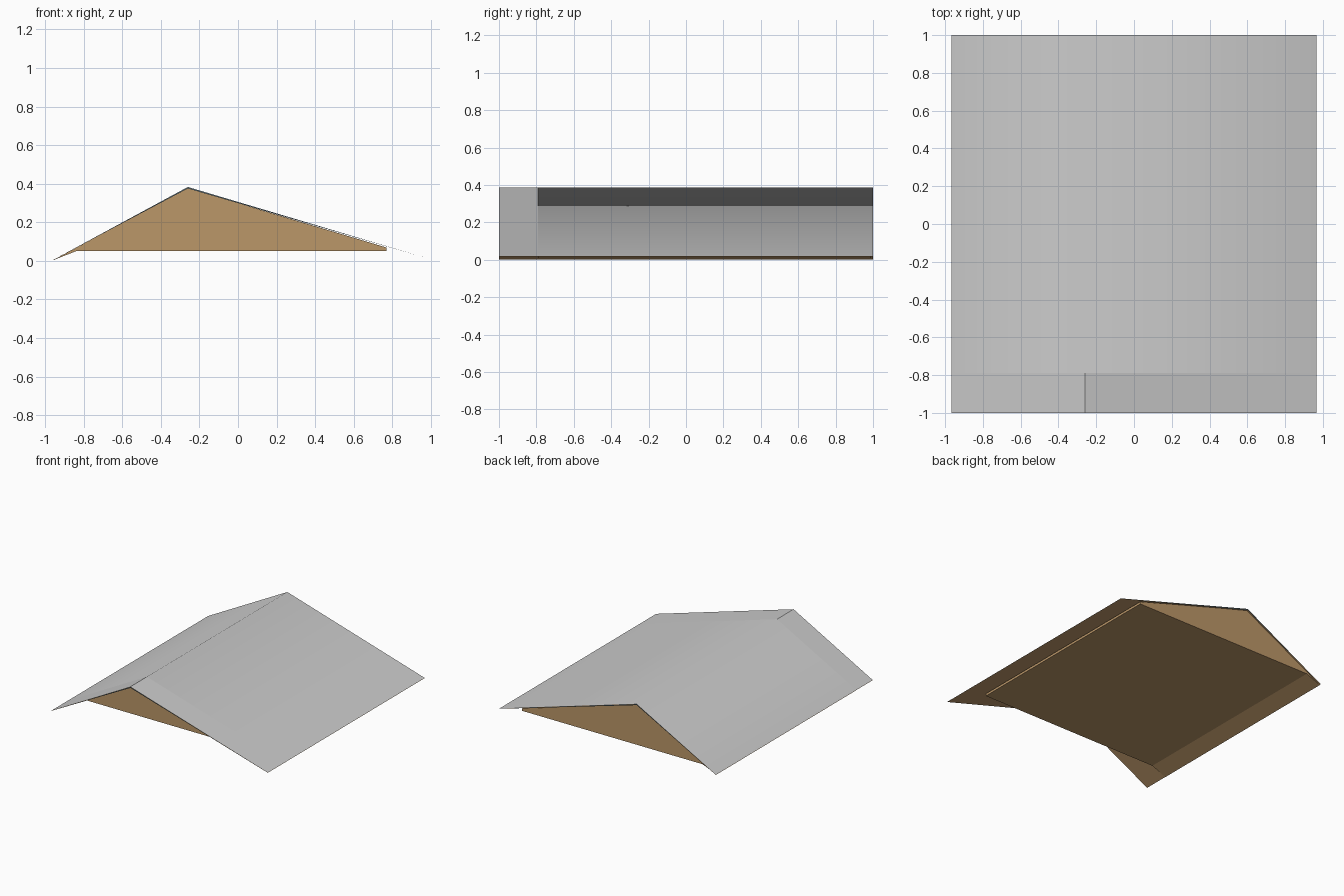
import bpy
import bmesh

if "Cube" in bpy.data.objects:
    bpy.data.objects.remove(bpy.data.objects["Cube"])


def material(name, rgb):
    m = bpy.data.materials.new(name)
    m.diffuse_color = (*rgb, 1)
    m.use_nodes = True
    m.node_tree.nodes["Principled BSDF"].inputs["Base Color"].default_value = m.diffuse_color
    return m


ROOF = material("light grey roofing", (0.60, 0.60, 0.60))
WOOD = material("brown wood", (0.50, 0.31, 0.14))
EDGE = material("slate edge", (0.16, 0.22, 0.25))

FRONT, GABLE, BACK = -1.0, -0.79, 1.0      # y stations
LEFT, RIDGE, RIGHT = (-0.966, 0.003), (-0.26, 0.385), (0.966, 0.02)


def finish(name, bm, mats):
    me = bpy.data.meshes.new(name)
    bm.to_mesh(me)
    bm.free()
    for m in mats:
        me.materials.append(m)
    ob = bpy.data.objects.new(name, me)
    bpy.context.collection.objects.link(ob)
    return ob


def prism(name, profile, y0, y1, mats):
    """Extrude an x/z profile along y; end faces take the last material."""
    bm = bmesh.new()
    face = bm.faces.new([bm.verts.new((x, y0, z)) for x, z in profile])
    new = bmesh.ops.extrude_face_region(bm, geom=[face])["geom"]
    bmesh.ops.translate(bm, vec=(0, y1 - y0, 0),
                        verts=[v for v in new if isinstance(v, bmesh.types.BMVert)])
    bmesh.ops.recalc_face_normals(bm, faces=bm.faces)
    for f in bm.faces:
        f.material_index = len(mats) - 1 if abs(f.normal.y) > 0.9 else 0
    return finish(name, bm, mats)


def lower(p, d):
    return (p[0], p[1] - d)


# Roof covering: ridge is soft over the attic, crisp over the front overhang
bm = bmesh.new()
rows = [[bm.verts.new((x, y, z)) for x, z in (LEFT, RIDGE, RIGHT)]
        for y in (FRONT, GABLE, BACK)]
for a, b in zip(rows, rows[1:]):
    for i in range(2):
        bm.faces.new((a[i], a[i + 1], b[i + 1], b[i])).smooth = True
for e in bm.edges:
    ys = [v.co.y for v in e.verts]
    xs = [v.co.x for v in e.verts]
    across = max(ys) < GABLE + 0.01 and min(ys) > GABLE - 0.01
    front_ridge = min(ys) < GABLE - 0.01 and max(map(abs, xs)) < 0.5
    if across or front_ridge:
        e.smooth = False
finish("roof_covering", bm, [ROOF])

# Thin wooden underside with slate verge edges
prism("roof_underside",
      [lower(LEFT, 0.002), lower(RIDGE, 0.002), lower(RIGHT, 0.002),
       lower(RIDGE, 0.010)], FRONT, BACK, [WOOD, EDGE])

# Attic body: two gables, flat ceiling and the sloping left soffit
prism("attic_body",
      [lower(LEFT, 0.003), lower(RIDGE, 0.008), (0.77, 0.069),
       (0.77, 0.05), (-0.84, 0.05)], GABLE, BACK - 0.01, [WOOD])
